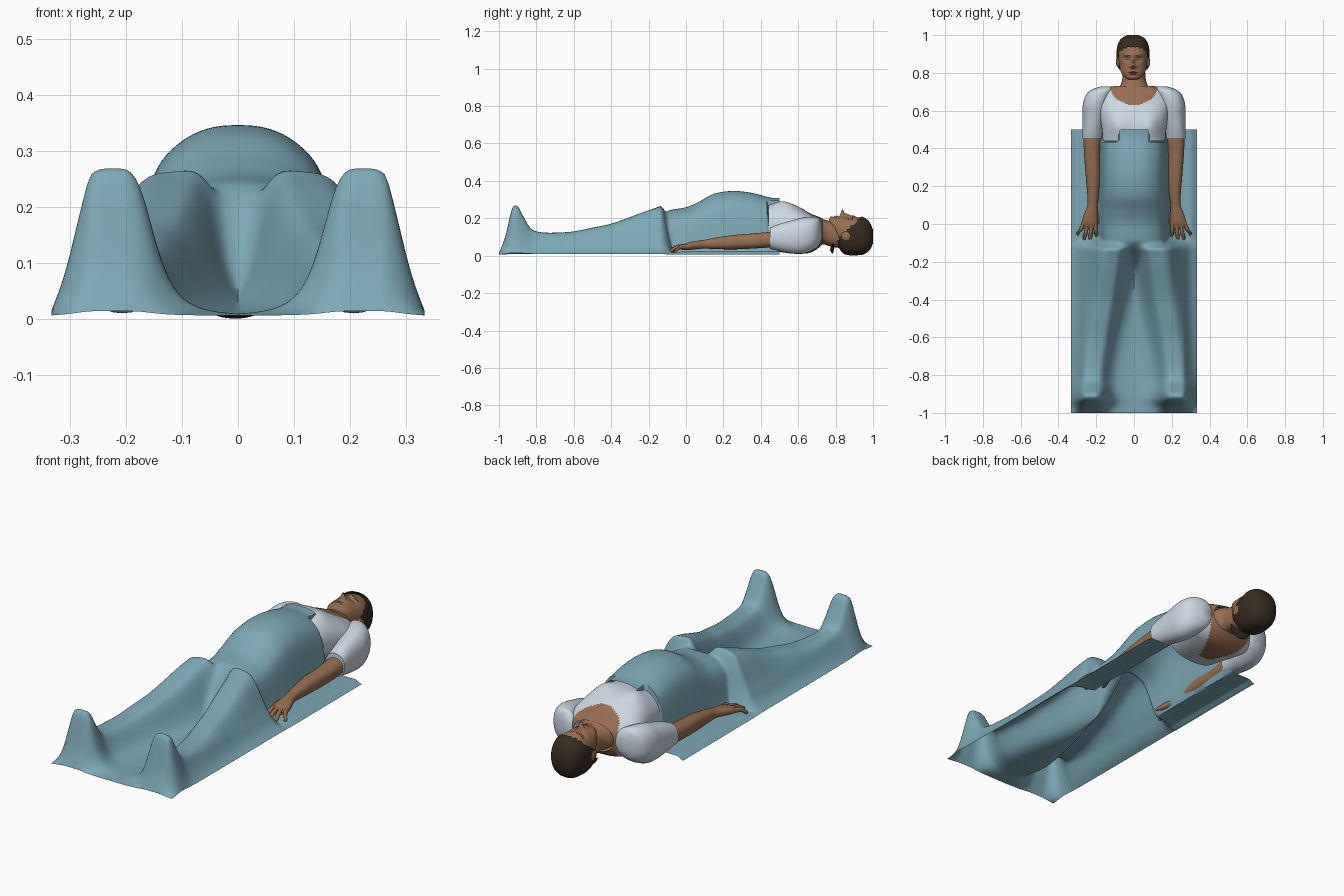
import bpy, bmesh, math
from math import exp, cos, sin, tau

if "Cube" in bpy.data.objects:
    bpy.data.objects.remove(bpy.data.objects["Cube"])


def material(name, r, g, b):
    m = bpy.data.materials.new(name)
    m.use_nodes = True
    m.diffuse_color = (r, g, b, 1)
    bsdf = next(n for n in m.node_tree.nodes if n.type == "BSDF_PRINCIPLED")
    bsdf.inputs["Base Color"].default_value = (r, g, b, 1)
    bsdf.inputs["Roughness"].default_value = 0.8
    return m


BLANKET = material("blanket_blue", 0.20, 0.39, 0.47)
SHIRT = material("pale_shirt", 0.60, 0.68, 0.76)
SKIN = material("brown_skin", 0.31, 0.155, 0.08)
HAIR = material("dark_hair", 0.036, 0.025, 0.014)
LIPS = material("lip_brown", 0.22, 0.09, 0.055)


def finish(name, bm, mats, rule=None, keep=None):
    """Turn a bmesh into a smooth object; rule picks each face's material."""
    if keep:
        gone = [f for f in bm.faces if not keep(f.calc_center_median())]
        bmesh.ops.delete(bm, geom=gone, context="FACES")
    bm.normal_update()
    if rule:
        for f in bm.faces:
            f.material_index = rule(f.calc_center_median())
    me = bpy.data.meshes.new(name)
    bm.to_mesh(me)
    bm.free()
    ob = bpy.data.objects.new(name, me)
    bpy.context.collection.objects.link(ob)
    for m in mats:
        me.materials.append(m)
    bpy.ops.object.select_all(action="DESELECT")
    ob.select_set(True)
    bpy.context.view_layer.objects.active = ob
    bpy.ops.object.shade_smooth_by_angle(angle=math.radians(60))
    return ob


def spline(rows, steps):
    """Smooth rows of numbers with a Catmull-Rom curve."""
    out = []
    for i in range(len(rows) - 1):
        p = [rows[max(0, min(len(rows) - 1, i + k))] for k in (-1, 0, 1, 2)]
        for s in range(steps):
            t = s / steps
            out.append([b + t * ((c - a) + t * ((2 * a - 5 * b + 4 * c - d)
                        + t * (3 * (b - c) + d - a))) / 2 for a, b, c, d in zip(*p)])
    return out + [list(rows[-1])]


def loft(name, rows, mats, power=2.3, segs=32, steps=6, bumps=(), caps=True, side=1, **kw):
    """Rounded rings along y: each row is y, x centre, half width, low z, high z."""
    bm = bmesh.new()
    rings = []
    for y, cx, hw, lo, hi in spline(rows, steps):
        ring = []
        for i in range(segs):
            c, s = cos(tau * i / segs), sin(tau * i / segs)
            x = cx + hw * math.copysign(abs(c) ** (2 / power), c)
            z = (lo + hi) / 2 + (hi - lo) / 2 * math.copysign(abs(s) ** (2 / power), s)
            if s > 0:
                z += sum(a * exp(-((x - bx) / sx) ** 2 - ((y - by) / sy) ** 2)
                         for bx, by, a, sx, sy in bumps)
            ring.append(bm.verts.new((x * side, y, z)))
        rings.append(ring)
    for a, b in zip(rings, rings[1:]):
        for i in range(segs):
            j = (i + 1) % segs
            bm.faces.new((a[i], a[j], b[j], b[i]))
    if caps:
        bm.faces.new(rings[0])
        bm.faces.new(rings[-1])
    bmesh.ops.recalc_face_normals(bm, faces=bm.faces)
    return finish(name, bm, mats, **kw)


def ramp(a, b, v):
    t = max(0.0, min(1.0, (v - a) / (b - a)))
    return t * t * (3 - 2 * t)


def lookup(curve, v):
    for (a, p), (b, q) in zip(curve, curve[1:]):
        if v <= b:
            return p + (q - p) * (v - a) / (b - a)
    return curve[-1][1]


# Blanket draped over body, legs and feet
belly = spline([(-.4, .16), (-.2, .2), (-.1, .235), (0, .253), (.07, .283), (.15, .325),
                (.25, .34), (.35, .33), (.45, .305), (.5, .302)], 6)
legs = spline([(-1, .008), (-.965, .1), (-.93, .245), (-.9, .257), (-.87, .205), (-.83, .14),
               (-.78, .12), (-.7, .117), (-.6, .124), (-.5, .144), (-.4, .165),
               (-.3, .2), (-.2, .236), (-.1, .257), (0, .25)], 6)


def drape(x, y):
    ax = abs(x)
    body = lookup(belly, y) * (1 - .16 * (ax / .13) ** 2.5) / (1 + exp((ax - .178) / .009))
    body = max(0, body) * ramp(-.34, -.08, y)
    if y > .435 and ax > .08:
        body *= .75
    t = ramp(-.95, .05, y)
    centre = .222 - .12 * t
    d = ax - centre
    width = (.075 + .02 * t) if d < 0 else (.09 + .035 * t)
    leg = lookup(legs, y) / (1 + (abs(d) / width) ** 4)
    leg *= max(0, min(1, (.335 - ax) / .07)) ** .6
    leg *= 1 - ramp(-.14, -.05, y)
    under_arm = .016 * ramp(-.2, 0, y) * ramp(.335, .3, ax)
    return .006 + max(under_arm, (body ** 5 + leg ** 5) ** .2)


bm = bmesh.new()
nx, ny = 84, 180
grid = [[bm.verts.new((x, y, drape(x, y))) for x in (-.333 + .666 * i / nx for i in range(nx + 1))]
        for y in (-1 + 1.5 * j / ny for j in range(ny + 1))]
for a, b in zip(grid, grid[1:]):
    for i in range(nx):
        bm.faces.new((a[i], a[i + 1], b[i + 1], b[i]))
finish("blanket", bm, [BLANKET])


# Shirt body with bare neckline and open upper back
def bare(c):
    front = c.z > .14 and (c.x / .125) ** 2 + ((c.y - .735) / .105) ** 2 < 1
    back = c.z < .14 and c.y > .52 and abs(c.x) < .03 + .45 * (c.y - .52)
    return 1 if front or back else 0


loft("shirt_body", [(.44, 0, .165, .03, .28), (.5, 0, .17, .02, .283), (.56, 0, .18, .012, .277),
                    (.61, 0, .19, .01, .258), (.66, 0, .195, .015, .228), (.7, 0, .175, .035, .212),
                    (.73, 0, .11, .06, .2)],
     [SHIRT, SKIN], segs=96, steps=8, caps=False, rule=bare,
     bumps=[(s * .09, .52, .018, .05, .055) for s in (-1, 1)])

# Neck
loft("neck", [(.66, 0, .1, .06, .195), (.71, 0, .09, .06, .2), (.74, 0, .07, .06, .192),
              (.77, 0, .062, .05, .185), (.83, 0, .058, .04, .17)], [SKIN])

# Sleeves, arms and hands, mirrored
fingers = {"index": (.205, .2, -.07), "middle": (.225, .232, -.09),
           "ring": (.246, .263, -.085), "little": (.266, .297, -.06)}
for side, label in ((1, "left"), (-1, "right")):
    loft(label + "_sleeve", [(.45, .222, .052, .036, .15), (.5, .218, .054, .025, .17),
                             (.57, .21, .062, .012, .19), (.63, .203, .068, .012, .205),
                             (.68, .188, .068, .03, .208), (.71, .168, .058, .055, .2),
                             (.727, .15, .03, .09, .17)], [SHIRT], side=side)
    loft(label + "_arm", [(.52, .222, .038, .055, .13), (.45, .222, .045, .045, .127),
                          (.35, .222, .041, .038, .118), (.25, .217, .038, .034, .11),
                          (.15, .217, .03, .036, .095), (.1, .22, .027, .038, .085),
                          (.05, .229, .036, .034, .078), (.01, .234, .043, .03, .07),
                          (-.015, .236, .042, .03, .06), (-.025, .236, .034, .034, .055)],
         [SKIN], side=side)
    for finger, (x0, x1, tip) in fingers.items():
        mid = (x0 + x1) / 2
        loft(label + "_" + finger + "_finger",
             [(.01, x0, .009, .038, .064), (tip / 2, mid, .0105, .034, .058),
              (tip + .012, x1, .009, .022, .042), (tip, x1, .003, .026, .034)],
             [SKIN], segs=12, side=side)
    loft(label + "_thumb", [(.07, .208, .012, .042, .068), (.03, .19, .014, .034, .06),
                            (-.01, .174, .011, .028, .05), (-.035, .168, .004, .032, .042)],
         [SKIN], segs=12, side=side)

# Head with sculpted face
skull = [(.764, -.005, .02, .162, .19), (.772, -.005, .038, .145, .202), (.79, -.005, .055, .115, .207),
         (.81, -.005, .066, .075, .209), (.84, -.005, .073, .03, .21), (.875, -.005, .077, .016, .208),
         (.91, -.005, .077, .016, .207), (.945, -.005, .07, .022, .196), (.972, -.005, .052, .045, .17),
         (.988, -.005, .02, .08, .13)]
face = [(-.005, .836, .028, .011, .010), (-.005, .86, .016, .010, .02), (-.005, .834, .008, .02, .008),
        (-.005, .893, .006, .045, .011), (-.005, .806, .007, .022, .006), (-.005, .795, .006, .022, .005),
        (-.005, .801, -.006, .026, .003), (-.005, .774, .006, .02, .009)]
for s in (-1, 1):
    face += [(-.005 + s * .031, .872, -.012, .016, .011), (-.005 + s * .031, .871, .006, .011, .006)]


def features(c):
    off = abs(c.x + .005)
    if c.z < .15:
        return 0
    if .014 < off < .05 and abs(c.y - .892 + off * .05) < .0035:
        return 1
    if .02 < off < .042 and abs(c.y - .871) < .0018:
        return 1
    return 2 if off < .024 and .793 < c.y < .808 - off * .2 else 0


loft("head", skull, [SKIN, HAIR, LIPS], segs=96, steps=10, bumps=face, rule=features)
for s, label in ((1, "left"), (-1, "right")):
    x = -.005 + s * .079
    loft(label + "_ear", [(.832, x, .004, .095, .115), (.84, x, .009, .085, .125),
                          (.86, x, .011, .078, .13), (.875, x, .009, .085, .122),
                          (.882, x, .003, .095, .11)], [SKIN], segs=16)


# Short hair cap wrapped round the back and crown
def hairy(c):
    wave = .006 * sin(c.x * 260) + .004 * sin(c.y * 300)
    return c.z < .045 + (c.y - .775) + 5 * max(0, c.y - .935) + wave


cap = [(.77, -.005, .03, .03, .12), (.785, -.005, .06, .012, .16)]
cap += [(.88 + (y - .88) * 1.11, x, hw + .01, max(.002, lo - .014), hi + .008)
        for y, x, hw, lo, hi in skull[3:]]
loft("hair", cap, [HAIR], segs=96, steps=8, keep=hairy)
